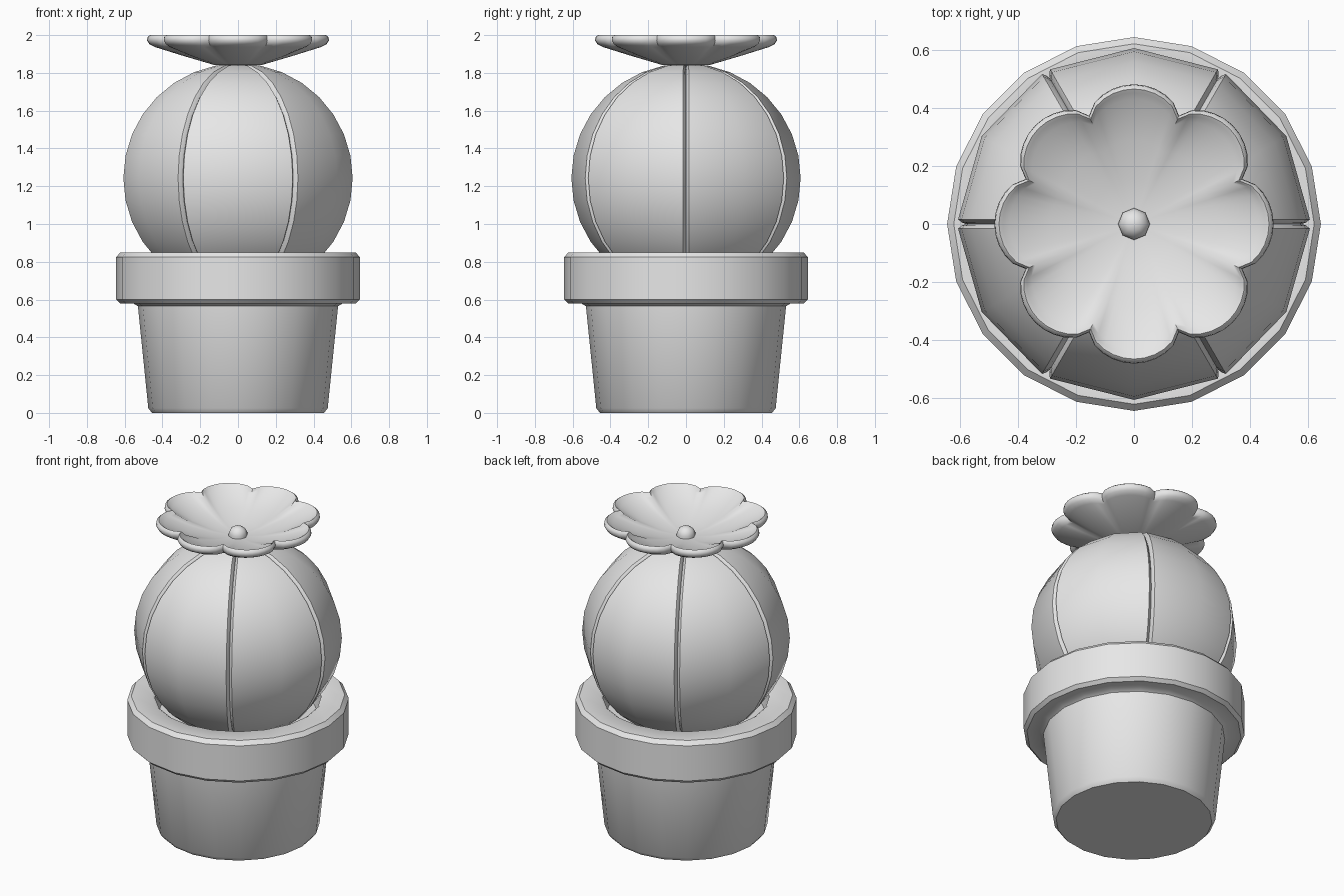
import bpy, bmesh, math

old = bpy.data.objects.get("Cube")
if old:
    bpy.data.objects.remove(old, do_unlink=True)

grey = bpy.data.materials.new("plain_grey")
grey.use_nodes = True
grey.diffuse_color = (0.8, 0.8, 0.8, 1)
grey.node_tree.nodes["Principled BSDF"].inputs["Base Color"].default_value = (0.8, 0.8, 0.8, 1)


def loft(name, rings, angle=35):
    """Skin closed rings of points, capping both ends."""
    bm = bmesh.new()
    loops = [[bm.verts.new(p) for p in ring] for ring in rings]
    n = len(loops[0])
    for a, b in zip(loops, loops[1:]):
        for i in range(n):
            j = (i + 1) % n
            bm.faces.new((a[i], a[j], b[j], b[i]))
    bm.faces.new(loops[0][::-1])
    bm.faces.new(loops[-1])
    bmesh.ops.recalc_face_normals(bm, faces=bm.faces[:])
    mesh = bpy.data.meshes.new(name)
    bm.to_mesh(mesh)
    bm.free()
    mesh.materials.append(grey)
    ob = bpy.data.objects.new(name, mesh)
    bpy.context.collection.objects.link(ob)
    bpy.ops.object.select_all(action='DESELECT')
    ob.select_set(True)
    bpy.context.view_layer.objects.active = ob
    bpy.ops.object.shade_smooth_by_angle(angle=math.radians(angle))
    return ob


def circle(r, z, n):
    return [(r * math.cos(math.tau * i / n), r * math.sin(math.tau * i / n), z)
            for i in range(n)]


# Pot: tapered wall, thick chamfered rim, open inside down to the soil level
pot = [(0.455, 0), (0.475, 0.025), (0.53, 0.565), (0.555, 0.58), (0.625, 0.58),
       (0.645, 0.6), (0.645, 0.825), (0.622, 0.85), (0.5, 0.85), (0.485, 0.84),
       (0.47, 0.72)]
loft("pot", [circle(r, z, 20) for r, z in pot])

# Cactus body: ball of six wedges with narrow grooves between them
R, MID, STEPS = 0.607, 1.243, 16


def wedge_ring(phi):
    ring = []
    s, z = math.sin(phi), math.cos(phi)
    for k in range(6):
        a = k * math.tau / 6
        for offset, depth, turn in ((-0.016, 0, 0), (-0.006, 0.012, 0), (0, 0.026, 0),
                                    (0.006, 0.012, 0), (0.016, 0, 0), (0, 0, math.pi / 6)):
            t = a + turn
            rr, w = (R - depth) * s, offset * min(1, s * 4)
            ring.append((rr * math.cos(t) - w * math.sin(t),
                         rr * math.sin(t) + w * math.cos(t),
                         MID + (R - depth) * z))
    return ring


loft("cactus_body", [wedge_ring(math.pi * (i if 0 < i < STEPS else abs(i - 0.1)) / STEPS)
                     for i in range(STEPS, -1, -1)], 40)

# Flower: shallow bowl with eight rounded petals and a thick rounded lip
COLS = 80


def petal_ring(r, z):
    ring = []
    for i in range(COLS):
        t = math.tau * i / COLS
        lobe = abs(math.cos(4 * t)) ** 0.65
        rr = r * (1 - 0.16 * (1 - lobe) * min(1, r / 0.46) ** 1.5)
        ring.append((rr * math.cos(t), rr * math.sin(t), z))
    return ring


flower = [(0.06, 1.838), (0.13, 1.843), (0.29, 1.89), (0.44, 1.937), (0.47, 1.953),
          (0.482, 1.972), (0.479, 1.99), (0.466, 2.0), (0.453, 1.992), (0.43, 1.975),
          (0.29, 1.925), (0.15, 1.89), (0.05, 1.878)]
loft("flower", [petal_ring(r, z) for r, z in flower], 50)

# Flower centre: small eight-sided dome
dome = [(0.055, 1.87), (0.055, 1.895), (0.045, 1.918), (0.025, 1.932), (0.006, 1.936)]
loft("flower_centre", [circle(r, z, 8) for r, z in dome], 50)
